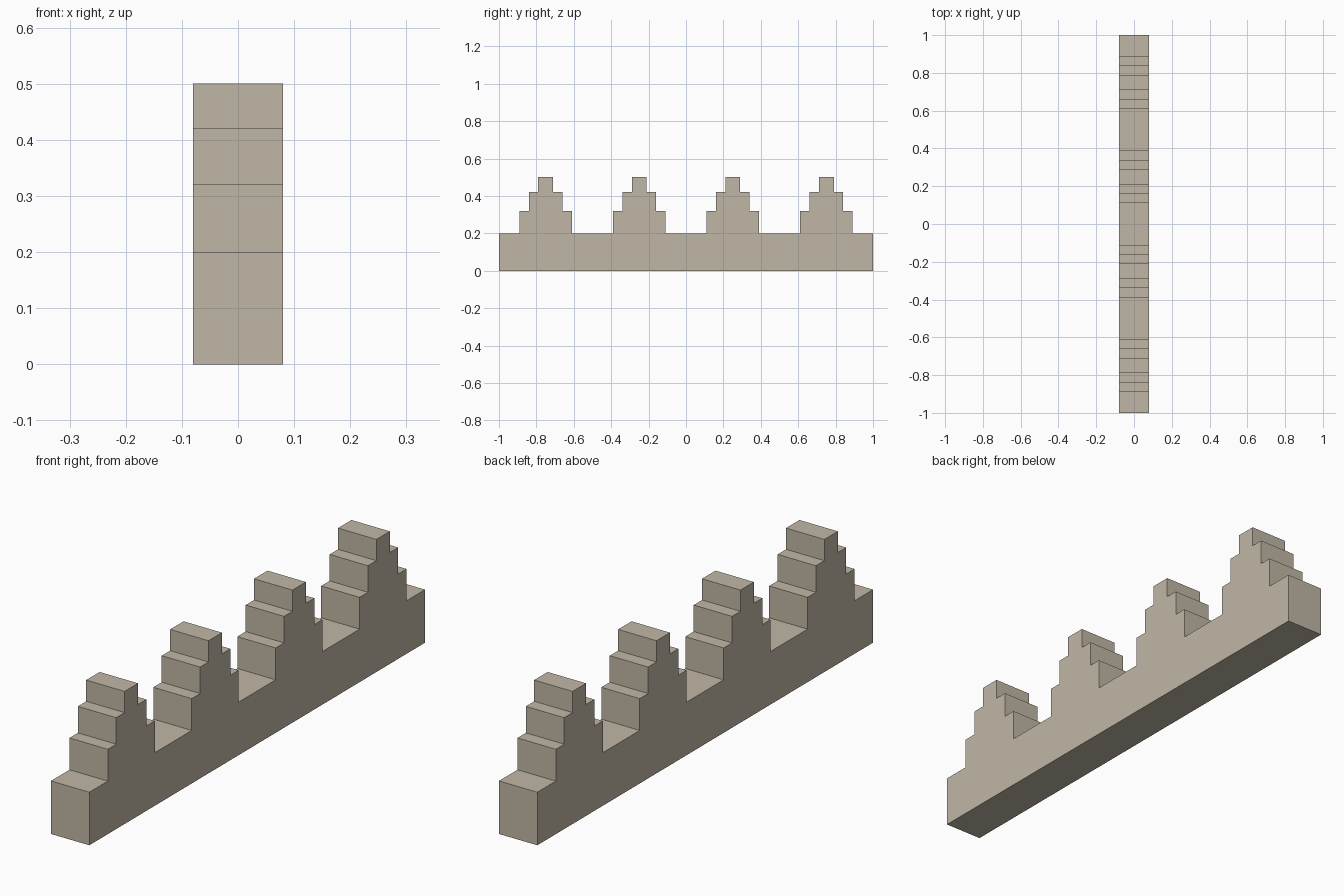
import bpy, bmesh

if "Cube" in bpy.data.objects:
    bpy.data.objects.remove(bpy.data.objects["Cube"])

HALF_THICK = 0.08
BASE_TOP = 0.20
# Steps of one merlon: (half width, top height)
STEPS = [(0.14, 0.32), (0.09, 0.42), (0.04, 0.50)]
CENTRES = [-0.75, -0.25, 0.25, 0.75]


def merlon_outline(cy):
    """Stepped outline of one merlon, from its -y foot to its +y foot."""
    left, z = [], BASE_TOP
    for half, top in STEPS:
        left += [(-half, z), (-half, top)]
        z = top
    right = [(-y, h) for y, h in reversed(left)]
    return [(cy + y, h) for y, h in left + right]


# Side profile: wall base with four stepped merlons on top
profile = [(-1, 0), (-1, BASE_TOP)]
for cy in CENTRES:
    profile += merlon_outline(cy)
profile += [(1, BASE_TOP), (1, 0)]

# Extrude the profile through the wall thickness
bm = bmesh.new()
face = bm.faces.new([bm.verts.new((-HALF_THICK, y, z)) for y, z in profile])
ext = bmesh.ops.extrude_face_region(bm, geom=[face], use_keep_orig=True)
moved = [g for g in ext["geom"] if isinstance(g, bmesh.types.BMVert)]
bmesh.ops.translate(bm, verts=moved, vec=(2 * HALF_THICK, 0, 0))
bmesh.ops.recalc_face_normals(bm, faces=bm.faces)

mesh = bpy.data.meshes.new("stepped_battlement")
bm.to_mesh(mesh)
bm.free()
wall = bpy.data.objects.new("stepped_battlement", mesh)
bpy.context.collection.objects.link(wall)

# Warm stone colour
stone = bpy.data.materials.new("stone")
stone.diffuse_color = (0.53, 0.47, 0.38, 1)
stone.use_nodes = True
stone.node_tree.nodes["Principled BSDF"].inputs["Base Color"].default_value = stone.diffuse_color
mesh.materials.append(stone)
